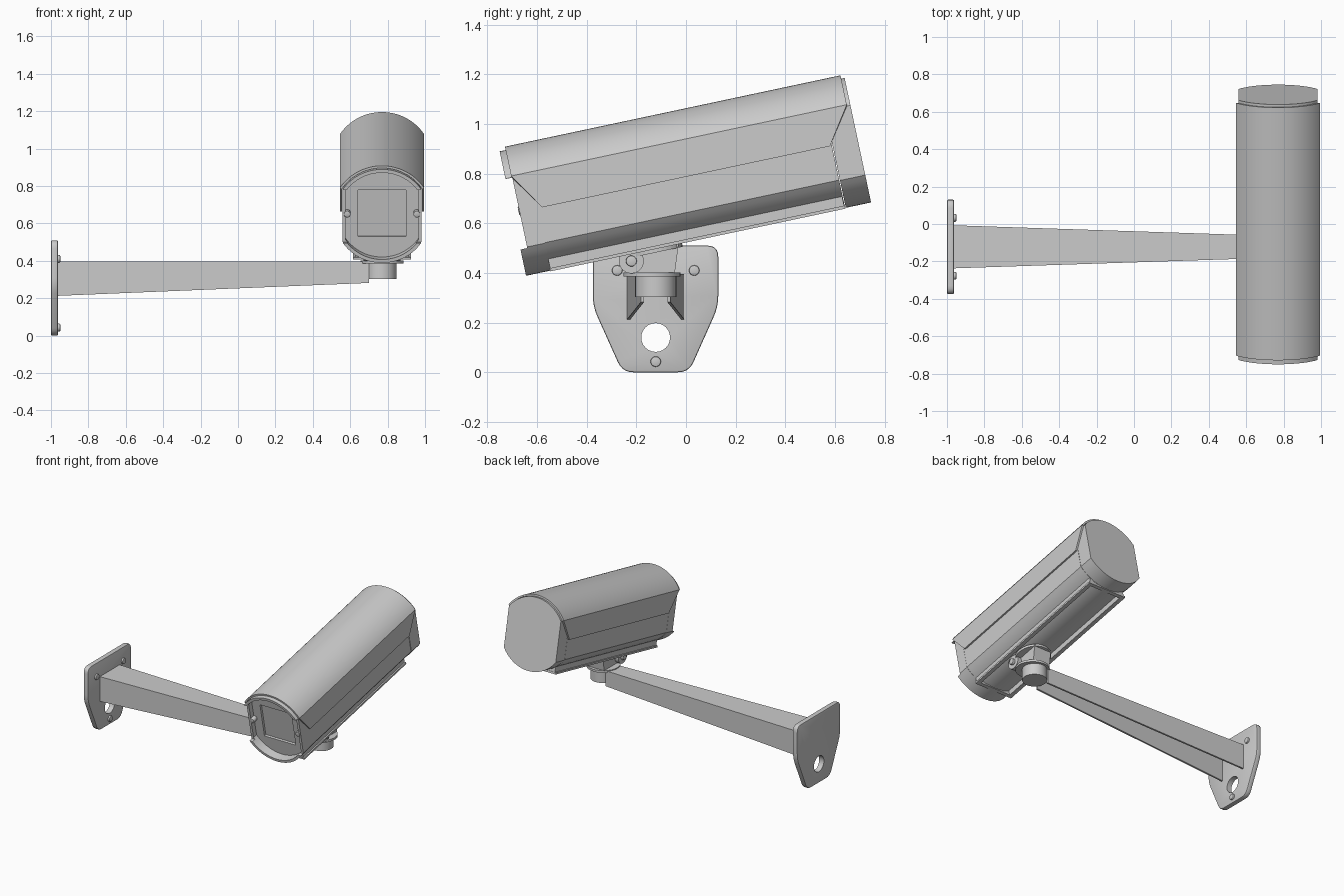
import bpy, bmesh, math
from mathutils import Matrix, Vector

if "Cube" in bpy.data.objects:
    bpy.data.objects.remove(bpy.data.objects["Cube"])

TILT = Matrix.Translation((0.77, 0, 0)) @ Matrix.Rotation(math.radians(12), 4, 'X')
FLAT = Matrix.Identity(4)
CT = 0.77      # height of the housing centre in its tilted frame
AY = -0.122    # centre line of the wall arm
parts = []


def loft(name, loops, mat=FLAT, ring=False):
    """Skin a list of equal loops; cap the ends, or close it into a ring."""
    bm = bmesh.new()
    rows = [[bm.verts.new(mat @ Vector(p)) for p in lp] for lp in loops]
    n = len(rows[0])
    pairs = list(zip(rows, rows[1:])) + ([(rows[-1], rows[0])] if ring else [])
    for a, b in pairs:
        for i in range(n):
            j = (i + 1) % n
            bm.faces.new((a[i], a[j], b[j], b[i]))
    if not ring:
        bm.faces.new(rows[0])
        bm.faces.new(rows[-1])
    bmesh.ops.recalc_face_normals(bm, faces=bm.faces)
    me = bpy.data.meshes.new(name)
    bm.to_mesh(me)
    bm.free()
    ob = bpy.data.objects.new(name, me)
    bpy.context.collection.objects.link(ob)
    parts.append(ob)
    return ob


def place(pts, axis, d):
    if axis == 'X':
        return [(d, u, v) for u, v in pts]
    if axis == 'Y':
        return [(u, d, v) for u, v in pts]
    return [(u, v, d) for u, v in pts]


def prism(name, pts, axis, a, b, mat=FLAT, inner=None):
    if inner:
        loops = [place(pts, axis, a), place(pts, axis, b), place(inner, axis, b), place(inner, axis, a)]
        return loft(name, loops, mat, True)
    return loft(name, [place(pts, axis, a), place(pts, axis, b)], mat)


def circle(u, v, r, n=32):
    return [(u + r * math.cos(2 * math.pi * i / n), v + r * math.sin(2 * math.pi * i / n)) for i in range(n)]


def rect(u0, u1, v0, v1):
    return [(u0, v0), (u1, v0), (u1, v1), (u0, v1)]


def arc(r, half, n=20):
    """Arc over the top, clipped at +-half, from +x to -x."""
    a0 = math.acos(half / r)
    return [(r * math.cos(a0 + (math.pi - 2 * a0) * i / n),
             CT + r * math.sin(a0 + (math.pi - 2 * a0) * i / n)) for i in range(n + 1)]


def section(r, half):
    top = arc(r, half)
    return top + [(-x, 2 * CT - t) for x, t in top]


def rounded(pts, r, n=5):
    out = []
    for i, p in enumerate(pts):
        p, q, s = Vector(p), Vector(pts[i - 1]), Vector(pts[(i + 1) % len(pts)])
        a, b = p + (q - p).normalized() * r, p + (s - p).normalized() * r
        for k in range(n + 1):
            f = k / n
            out.append(tuple(a * (1 - f) ** 2 + p * 2 * f * (1 - f) + b * f * f))
    return out


def bake(ob):
    dg = bpy.context.evaluated_depsgraph_get()
    me = bpy.data.meshes.new_from_object(ob.evaluated_get(dg))
    ob.modifiers.clear()
    ob.data = me


def cut(ob, cutter):
    m = ob.modifiers.new('cut', 'BOOLEAN')
    m.operation, m.solver, m.object = 'DIFFERENCE', 'EXACT', cutter
    bake(ob)
    parts.remove(cutter)
    bpy.data.objects.remove(cutter)


def bevel(ob, w):
    m = ob.modifiers.new('bevel', 'BEVEL')
    m.width, m.segments, m.limit_method = w, 2, 'ANGLE'
    m.angle_limit = math.radians(50)
    bake(ob)


# Wall plate with cable hole and screws
outline = [(-0.375, 0.51), (0.13, 0.51), (0.13, 0.265), (0.012, 0), (-0.256, 0), (-0.375, 0.265)]
plate = prism('wall_plate', rounded(outline, 0.045), 'X', -1.0, -0.962)
bevel(plate, 0.007)
cut(plate, prism('hole_cutter', circle(AY, 0.14, 0.058, 24), 'X', -1.1, -0.9))
for y, z in ((AY - 0.155, 0.41), (AY + 0.155, 0.41), (AY, 0.043)):
    bevel(prism('plate_screw', circle(y, z, 0.021, 20), 'X', -0.97, -0.95), 0.005)


# Tapered arm: channel open underneath
def channel(x, w, zb, th=0.013, zt=0.396):
    pts = [(-w, zb), (-w, zt), (w, zt), (w, zb), (w - th, zb), (w - th, zt - th), (th - w, zt - th), (th - w, zb)]
    return [(x, AY + y, z) for y, z in pts]


loft('arm', [channel(-0.965, 0.115, 0.213), channel(0.70, 0.06, 0.282)])

# Swivel post and tilting head
prism('swivel_post', circle(0.765, AY, 0.083), 'Z', 0.303, 0.392)
prism('swivel_disc', circle(0.77, AY - 0.015, 0.115), 'Z', 0.386, 0.402)
prism('tilt_block', [(-0.215, 0.40), (-0.24, 0.475), (-0.03, 0.515), (-0.045, 0.40)], 'X', 0.70, 0.84)
prism('head_flange', circle(0, -0.028, 0.12), 'Z', 0.497, 0.515, TILT)
for s in (-1, 1):
    prism('pivot_ear', circle(-0.22, 0.448, 0.05), 'X', 0.77 + s * 0.07, 0.77 + s * 0.10)
    bevel(prism('pivot_bolt', circle(-0.22, 0.448, 0.022, 20), 'X', 0.77 + s * 0.09, 0.77 + s * 0.118), 0.004)

# Housing: middle, rear cap, front bezel with side notches
prism('housing', section(0.254, 0.211), 'Y', -0.455, 0.764, TILT)
prism('rear_cap', section(0.256, 0.212), 'Y', 0.767, 0.871, TILT)
bezel = prism('front_bezel', section(0.256, 0.212), 'Y', -0.549, -0.447, TILT, section(0.237, 0.194))
cut(bezel, prism('notch_cutter', rect(-0.3, 0.3, 0.622, 0.912), 'Y', -0.6, -0.521, TILT))

# Front window with recessed glass and side screws
window = prism('front_window', section(0.238, 0.195), 'Y', -0.485, -0.45, TILT)
cut(window, prism('glass_cutter', rect(-0.128, 0.128, 0.645, 0.9), 'Y', -0.52, -0.468, TILT))
for s in (-1, 1):
    bevel(prism('window_screw', circle(s * 0.186, 0.775, 0.018, 20), 'Y', -0.525, -0.48, TILT), 0.004)

# Bottom frame under the housing
prism('base_frame', rect(-0.145, 0.145, -0.448, 0.762), 'Z', 0.512, 0.565, TILT, rect(-0.125, 0.125, -0.428, 0.742))
prism('base_lip', rect(-0.155, 0.155, -0.45, 0.765), 'Z', 0.511, 0.524, TILT, rect(-0.13, 0.13, -0.425, 0.74))

# Sun shield: strip over the top with slanted lower corners
profile = arc(0.27, 0.225, 28)
profile = [(0.225, CT)] + profile + [(-0.225, CT)]
bm = bmesh.new()
cols = []
for x, t in profile:
    low = t < CT + 0.01
    cols.append([bm.verts.new(TILT @ Vector((x, s, t))) for s in ((-0.428, 0.756) if low else (-0.524, 0.857))])
for a, b in zip(cols, cols[1:]):
    bm.faces.new((a[0], a[1], b[1], b[0]))
me = bpy.data.meshes.new('sun_shield')
bm.to_mesh(me)
bm.free()
shield = bpy.data.objects.new('sun_shield', me)
bpy.context.collection.objects.link(shield)
m = shield.modifiers.new('thickness', 'SOLIDIFY')
m.thickness, m.offset, m.use_even_offset = 0.012, -1, True
bake(shield)
parts.append(shield)

# Smooth curved faces, keep edges sharp
bpy.ops.object.select_all(action='DESELECT')
for ob in parts:
    ob.select_set(True)
bpy.context.view_layer.objects.active = parts[0]
bpy.ops.object.shade_smooth_by_angle(angle=math.radians(30))
